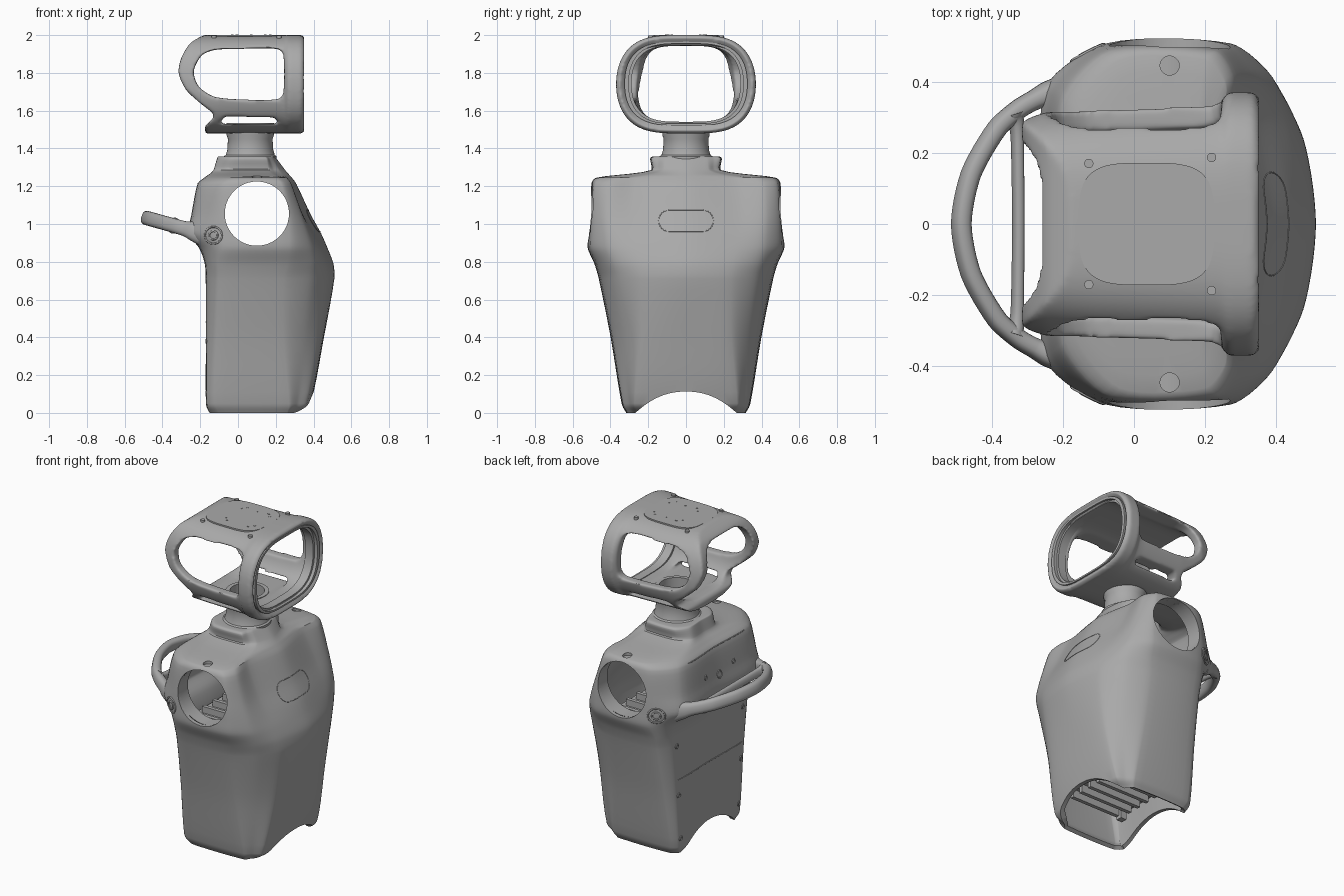
import bpy, bmesh, math
from mathutils import Vector
from mathutils.bvhtree import BVHTree

if "Cube" in bpy.data.objects:
    bpy.data.objects.remove(bpy.data.objects["Cube"])

grey = bpy.data.materials.new("shell_grey")
grey.use_nodes = True
grey.diffuse_color = (0.4, 0.4, 0.4, 1)
grey.node_tree.nodes["Principled BSDF"].inputs["Base Color"].default_value = (0.4, 0.4, 0.4, 1)


def smooth(ob, angle=35):
    bpy.ops.object.select_all(action="DESELECT")
    ob.select_set(True)
    bpy.context.view_layer.objects.active = ob
    bpy.ops.object.shade_smooth_by_angle(angle=math.radians(angle))


def loft(name, rings, cap=False, wrap=False):
    bm = bmesh.new()
    vs = [[bm.verts.new(p) for p in r] for r in rings]
    n = len(vs[0])
    pairs = list(zip(vs, vs[1:])) + ([(vs[-1], vs[0])] if wrap else [])
    for a, b in pairs:
        for i in range(n):
            bm.faces.new((a[i], a[(i + 1) % n], b[(i + 1) % n], b[i]))
    if cap:
        bm.faces.new(vs[0])
        bm.faces.new(vs[-1])
    bmesh.ops.recalc_face_normals(bm, faces=bm.faces)
    me = bpy.data.meshes.new(name)
    bm.to_mesh(me)
    bm.free()
    ob = bpy.data.objects.new(name, me)
    bpy.context.scene.collection.objects.link(ob)
    me.materials.append(grey)
    smooth(ob)
    return ob


def prism(name, profile, axis, lo, hi):
    place = {"x": lambda a, b, t: (t, a, b), "y": lambda a, b, t: (a, t, b),
             "z": lambda a, b, t: (a, b, t)}[axis]
    return loft(name, [[place(a, b, t) for a, b in profile] for t in (lo, hi)], cap=True)


def oval(cx, cy, rx, ry, p=2, q=2, n=48):
    pts = []
    for i in range(n):
        c, s = math.cos(math.tau * i / n), math.sin(math.tau * i / n)
        pts.append((cx + rx * math.copysign(abs(c) ** (2 / p), c),
                    cy + ry * math.copysign(abs(s) ** (2 / q), s)))
    return pts


def lathe(name, profile, cx, n=48):
    rings = [[(cx + r * math.cos(math.tau * i / n), r * math.sin(math.tau * i / n), z)
              for i in range(n)] for r, z in profile]
    return loft(name, rings, wrap=True)


def box(name, x, y, z):
    return prism(name, [(x[0], y[0]), (x[1], y[0]), (x[1], y[1]), (x[0], y[1])], "z", *z)


def tube(name, pts, r, cyclic=False):
    cu = bpy.data.curves.new(name, "CURVE")
    cu.dimensions = "3D"
    cu.bevel_depth = r
    cu.bevel_resolution = 2
    cu.materials.append(grey)
    sp = cu.splines.new("POLY")
    sp.points.add(len(pts) - 1)
    sp.use_cyclic_u = cyclic
    for q, p in zip(sp.points, pts):
        q.co = (*p, 1)
    bpy.context.scene.collection.objects.link(bpy.data.objects.new(name, cu))


def spline(a, b, c, d, t, k=0.8):
    # chord-length cardinal spline between b and c
    ab, bc, cd = (b - a).length, (c - b).length, (d - c).length
    m0, m1 = (c - a) * (k * bc / (ab + bc)), (d - b) * (k * bc / (bc + cd))
    return (b * (2*t**3 - 3*t*t + 1) + m0 * (t**3 - 2*t*t + t)
            + c * (3*t*t - 2*t**3) + m1 * (t**3 - t*t))


def smooth_path(pts, steps, cyclic=False):
    pts, n, out = [Vector(p) for p in pts], len(pts), []
    at = (lambda i: pts[i % n]) if cyclic else (lambda i: pts[max(0, min(n - 1, i))])
    for i in range(n if cyclic else n - 1):
        out += [spline(at(i-1), at(i), at(i+1), at(i+2), s / steps) for s in range(steps)]
    return out if cyclic else out + [pts[-1]]


def solidify(ob, t):
    m = ob.modifiers.new("wall", "SOLIDIFY")
    m.thickness, m.offset = t, -1


def cut(ob, tool, op="DIFFERENCE"):
    m = ob.modifiers.new("cut", "BOOLEAN")
    m.operation, m.object, m.solver = op, tool, "EXACT"
    tool.hide_render = True
    return tool


def bake(ob, tools, angle=35):
    dg = bpy.context.evaluated_depsgraph_get()
    me = bpy.data.meshes.new_from_object(ob.evaluated_get(dg))
    ob.modifiers.clear()
    ob.data = me
    for t in tools:
        bpy.data.objects.remove(t)
    smooth(ob, angle)


# Torso shell: height, back x, back half width, side start x, side end x,
# half width, front crease x, front crease y, front x
levels = [(0, -.15, .27, -.1, .26, .31, .31, .25, .33),
          (.05, -.165, .3, -.12, .27, .335, .365, .27, .385),
          (.4, -.165, .33, -.11, .24, .39, .435, .24, .455),
          (.71, -.165, .36, -.1, .24, .45, .475, .24, .51),
          (.79, -.17, .37, -.1, .26, .472, .468, .25, .505),
          (.87, -.195, .38, -.08, .27, .505, .44, .26, .475),
          (.95, -.25, .38, -.08, .27, .505, .4, .27, .44),
          (1.05, -.235, .365, -.08, .26, .5, .345, .28, .385),
          (1.21, -.205, .34, -.07, .23, .487, .27, .27, .31),
          (1.245, -.17, .3, -.04, .2, .46, .25, .25, .285),
          (1.285, -.125, .12, -.05, .16, .18, .22, .12, .25),
          (1.345, -.107, .11, -.04, .15, .182, .185, .11, .205),
          (1.357, -.1, .1, -.03, .14, .17, .175, .1, .195),
          (1.358, -.035, .06, -.01, .13, .105, .14, .06, .165)]
rings = []
for z, xb, yb, xs, xt, w, xe, ye, xf in smooth_path(levels, 5):
    out = max(0, min(.032, .012 + .05 * (z - .3))) if z < 1.25 else 0
    bulge = ((xt + xe) / 2 + out, (w + ye) / 2 + out)
    half = [(xb, yb), (xs, w), (xt, w), bulge, (xe, ye)]
    outline = [(xb, 0)] + half + [(xf, 0)] + [(x, -y) for x, y in reversed(half)]
    rings.append([(*p, z) for p in smooth_path(outline, 7, True)])
torso = loft("torso_shell", rings)
surface = BVHTree.FromPolygons([v.co for v in torso.data.vertices],
                               [p.vertices for p in torso.data.polygons])
solidify(torso, 0.025)
arch = [(-.27 + .018 * i, .115 * (1 - abs((i - 15) / 15) ** 2.2) - .002) for i in range(31)]
tools = [cut(torso, prism("arm_cutter", oval(.1, 1.055, .17, .17), "y", -1, 1)),
         cut(torso, prism("arch_cutter", [(-.27, -.1)] + arch + [(.27, -.1)], "x", -1, 1))]
for s in (-1, 1):
    tools.append(cut(torso, prism("bolt_cutter", oval(.1, s * .445, .027, .027, n=20), "z", 1.15, 1.4)))
bake(torso, tools)

# Arm socket liners and side vents
for s, side in ((1, "left"), (-1, "right")):
    sec = [(.172, .4), (.172, .49), (.182, .48), (.182, .4)]
    loft(side + "_arm_socket", [[(x, s * y, z) for x, z in oval(.1, 1.055, r, r)] for r, y in sec], wrap=True)
    for r in (.022, .045):
        ring = []
        for x, z in oval(-.13, .94, r, r, n=24):
            hit = surface.ray_cast(Vector((x, s, z)), Vector((0, -s, 0)))[0]
            if hit:
                ring.append(hit)
        tube(side + "_vent_ring", ring, .005, True)


# Seams laid on the shell from the front or back
def seam(name, yz, sign, r=.003, cyclic=False):
    hits = [surface.ray_cast(Vector((sign * 2, y, z)), Vector((-sign, 0, 0)))[0] for y, z in yz]
    tube(name, [h for h in hits if h], r, cyclic)


slot = []
for s in (1, -1):
    slot += [(s * .022 * i, 1.017 - s * .057) for i in range(-4, 4)]
    slot += [(s * (.088 + .057 * math.cos(a)), 1.017 + s * .057 * math.sin(a))
             for a in [math.pi * (i / 12 - .5) for i in range(12)]]
seam("chest_slot", slot, 1, .002, True)
seam("back_panel_seam", [(-.32 + .04 * i, .48) for i in range(17)], -1)
seam("back_top_seam", [(-.28 + .04 * i, 1.215) for i in range(15)], -1)
for y, z, r in ((0, 1.05, .022), (.14, 1.08, .012), (-.14, 1.08, .012)):
    seam("back_bolt", oval(y, z, r, r, n=16), -1, .004, True)
for s in (-1, 1):
    for y, z in ((.29, .1), (.31, .38), (.33, .7)):
        seam("panel_bolt", oval(s * y, z, .012, .012, n=16), -1, .004, True)

# Inner frame: shelves, ribs and rails
for z, w in ((.8, .36), (.24, .27)):
    box("inner_shelf", (-.13, .3), (-w, w), (z - .02, z))
    for i in range(7):
        y = (i - 3) * w / 3.5
        box("shelf_rib", (-.1, .27), (y - .012, y + .012), (z - .07, z + .04))
for s in (-1, 1):
    box("inner_rail", (-.11, -.07), (s * .22 - .02, s * .22 + .02), (.15, .8))

# Neck, hollow, with flared foot
lathe("neck", [(.14, 1.33), (.14, 1.358), (.13, 1.365), (.122, 1.39), (.118, 1.45), (.125, 1.47),
               (.125, 1.535), (.1, 1.535), (.1, 1.33)], .065)


# Rear handle and cross bar: oval sections swept along a tilted plane
def sweep(name, half, rx, rz):
    up, rings = Vector((.27, 0, .96)), []
    path = smooth_path(half + [(x, -y, r) for x, y, r in reversed(half[:-1])], 6)
    spine = [Vector((x, y, .972 + (-.27 - x) * .28)) for x, y, r in path]
    for i, c in enumerate(spine):
        along = spine[min(i + 1, len(spine) - 1)] - spine[max(i - 1, 0)]
        side = up.cross(along).normalized()
        rings.append([c + (side * u + up * v) * path[i][2] for u, v in oval(0, 0, rx, rz, 2.5, 2.5, 20)])
    loft(name, rings, cap=True)


sweep("handle", [(-.19, .375, 1.7), (-.24, .365, 1.35), (-.28, .348, 1.05), (-.325, .322, 1), (-.385, .268, 1),
                 (-.458, .14, 1), (-.485, 0, 1)], .027, .038)
sweep("handle_bar", [(-.34, .31, 1.8), (-.328, .25, 1.1), (-.325, 0, 1)], .016, .024)

# Head cage: rounded tube, trimmed and pierced, then softened
sizes = [(-.34, .285, .256), (-.25, .313, .261), (-.1, .328, .261), (.2, .342, .261),
         (.245, .347, .261), (.265, .37, .261), (.335, .37, .261), (.355, .35, .248)]
cage = loft("head_cage", [[(x, y, z) for y, z in oval(0, 1.74, ry, rz, 3.6, 2.1, 96)] for x, ry, rz in sizes])
solidify(cage, .058)
rear = [tuple(p) for p in smooth_path([(-.16, 2.01), (-.25, 1.96), (-.3, 1.88), (-.315, 1.8),
                                       (-.275, 1.71), (-.2, 1.64), (-.13, 1.585)], 4)]
rear += [(-.13, 1.56), (-.175, 1.52), (-.175, 1.4), (.5, 1.4), (.5, 2.05), (-.16, 2.05)]
window = [(.24, 1.69), (.24, 1.9), (.21, 1.927), (.0, 1.927), (-.12, 1.922), (-.19, 1.895), (-.235, 1.81),
          (-.21, 1.73), (-.13, 1.675), (0, 1.66), (.21, 1.66)]
window = [tuple(p) for p in smooth_path(window, 4, True)]
slit = [(-.1, 1.53), (-.07, 1.57), (.19, 1.565), (.21, 1.545), (.2, 1.53)]
tools = [cut(cage, prism("rear_cutter", rear, "y", -1, 1), "INTERSECT"),
         cut(cage, prism("window_cutter", window, "y", -1, 1)),
         cut(cage, prism("slit_cutter", slit, "y", -1, 1)),
         cut(cage, prism("neck_cutter", oval(.065, 0, .11, .11), "z", 1.4, 1.6))]
rm = cage.modifiers.new("soften", "REMESH")
rm.mode, rm.voxel_size = "VOXEL", .008
sm = cage.modifiers.new("round", "SMOOTH")
sm.factor, sm.iterations = .5, 14
bake(cage, tools, 60)

# Face bezel: stepped inner rim
steps = [(.345, .325, .222), (.345, .303, .212), (.325, .303, .212), (.325, .288, .202), (.27, .288, .202), (.27, .325, .222)]
loft("face_bezel", [[(x, y, z) for y, z in oval(0, 1.743, ry, rz, 3.6, 2.3, 72)] for x, ry, rz in steps], wrap=True)

# Crown plate with dots and screws
prism("crown_plate", oval(.035, 0, .19, .172, 3.6, 3.6), "z", 1.992, 2.001)
for x, y in ((-.03, .075), (-.005, .103), (.145, .103), (.17, .075), (.07, .095)):
    for s in (-1, 1):
        prism("crown_dot", oval(x, s * y, .007, .007, n=12), "z", 1.996, 2.003)
for x, y in ((-.127, .17), (.218, .187)):
    for s in (-1, 1):
        prism("crown_screw", oval(x, s * y, .013, .013, n=16), "z", 1.98, 1.998)
